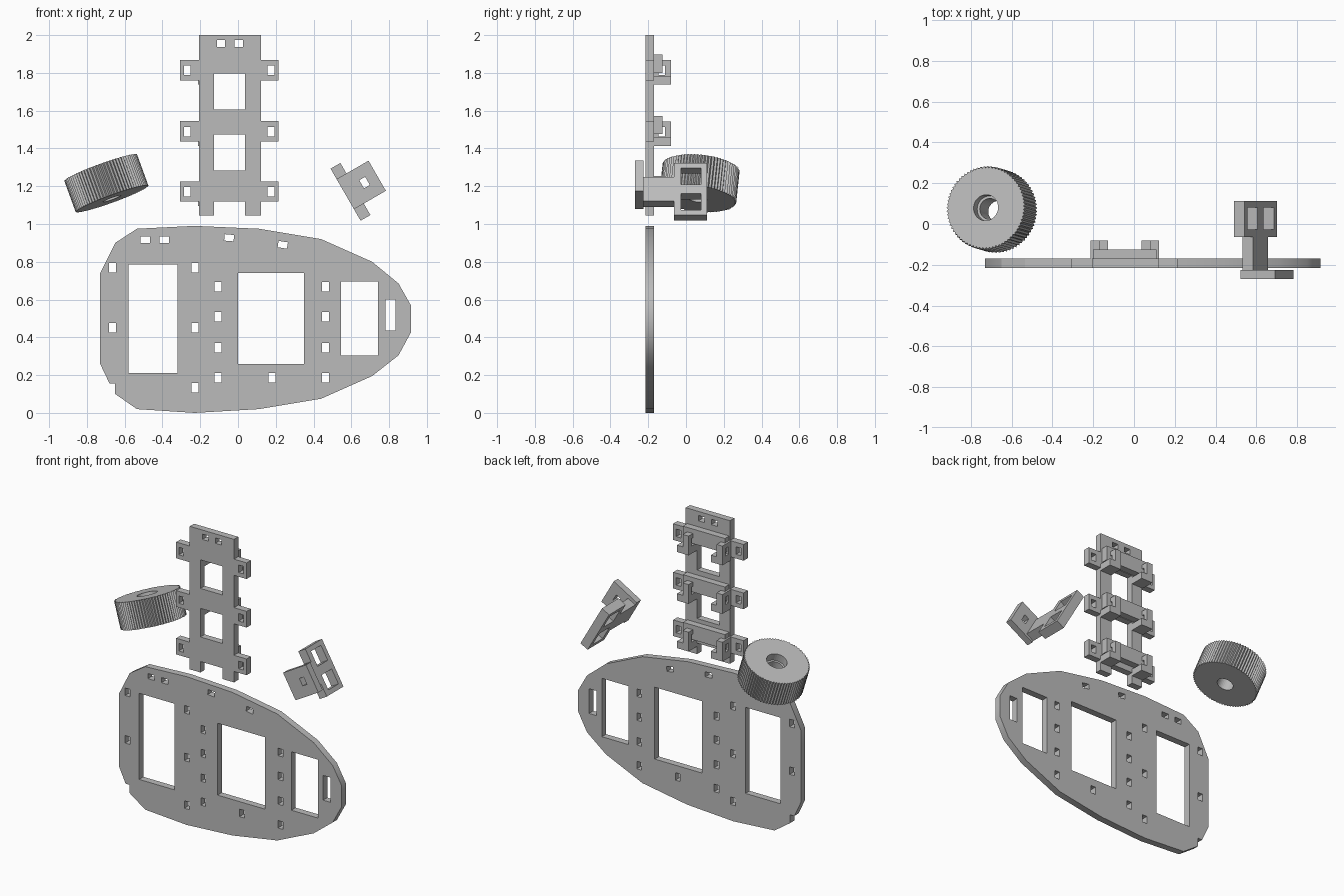
import bpy, bmesh
from math import sin, cos, pi, radians
from mathutils import Matrix, Vector

cube = bpy.data.objects.get("Cube")
if cube:
    bpy.data.objects.remove(cube)

grey = bpy.data.materials.new("plain grey")
grey.use_nodes = True
colour = (0.5, 0.5, 0.5, 1)
grey.diffuse_color = colour
grey.node_tree.nodes["Principled BSDF"].inputs["Base Color"].default_value = colour

X, Y, Z = Vector((1, 0, 0)), Vector((0, 1, 0)), Vector((0, 0, 1))


def rect(a0, a1, b0, b1):
    return [(a0, b0), (a1, b0), (a1, b1), (a0, b1)]


def slot(a, b, w=0.036, h=0.05, turn=0):
    c, s = cos(radians(turn)), sin(radians(turn))
    return [(a + p * c - q * s, b + p * s + q * c)
            for p, q in rect(-w / 2, w / 2, -h / 2, h / 2)]


def ring(radius, n):
    return [(radius * cos(2 * pi * i / n), radius * sin(2 * pi * i / n)) for i in range(n)]


def slab(name, loops, depth, origin, a_dir, b_dir, out, smooth=False):
    """Fill the first loop, minus the other loops, and extrude it along out."""
    bm = bmesh.new()
    edges = []
    for loop in loops:
        vs = [bm.verts.new(Vector(origin) + a_dir * a + b_dir * b) for a, b in loop]
        edges += [bm.edges.new((vs[i - 1], vs[i])) for i in range(len(vs))]
    bmesh.ops.triangle_fill(bm, edges=edges, use_beauty=True)
    new = bmesh.ops.extrude_face_region(bm, geom=bm.faces[:])["geom"]
    # Keep both caps: extrusion of a free sheet may drop or keep the base
    top = [v for v in new if isinstance(v, bmesh.types.BMVert)]
    bmesh.ops.translate(bm, verts=top, vec=out * depth)
    bmesh.ops.recalc_face_normals(bm, faces=bm.faces[:])
    mesh = bpy.data.meshes.new(name)
    bm.to_mesh(mesh)
    bm.free()
    mesh.materials.append(grey)
    obj = bpy.data.objects.new(name, mesh)
    bpy.context.collection.objects.link(obj)
    if smooth:
        bpy.ops.object.select_all(action='DESELECT')
        obj.select_set(True)
        bpy.context.view_layer.objects.active = obj
        bpy.ops.object.shade_smooth_by_angle(angle=radians(30))
    return obj


FRONT, THICK = -0.215, 0.045

# Base plate: rounded tapering outline with a notch at the lower corner
outline = [(-0.73, 0.74), (-0.65, 0.9), (-0.535, 0.975), (-0.23, 0.99), (0.11, 0.975),
           (0.44, 0.92), (0.71, 0.8), (0.85, 0.685), (0.915, 0.57), (0.915, 0.425),
           (0.85, 0.305), (0.71, 0.195), (0.44, 0.075), (0.11, 0.02), (-0.23, 0),
           (-0.535, 0.02), (-0.65, 0.1), (-0.65, 0.155), (-0.68, 0.155), (-0.73, 0.26)]
holes = [rect(-0.58, -0.32, 0.21, 0.785), rect(0, 0.35, 0.26, 0.74),
         rect(0.545, 0.74, 0.305, 0.695), rect(0.78, 0.835, 0.435, 0.6)]
columns = {-0.665: (0.768, 0.45), -0.227: (0.768, 0.45, 0.132),
           -0.106: (0.668, 0.509, 0.344, 0.185), 0.18: (0.185,),
           0.464: (0.668, 0.509, 0.344, 0.185)}
holes += [slot(x, z) for x, zs in columns.items() for z in zs]
holes += [slot(x, z, 0.05, 0.034, t) for x, z, t in
          ((-0.49, 0.917, 0), (-0.39, 0.917, 0), (-0.047, 0.927, -5), (0.237, 0.89, -9))]
slab("base_plate", [outline] + holes, THICK, (0, FRONT, 0), X, Z, Y, smooth=True)

# Upright plate with side tabs and a forked foot
L, R, TAB_L, TAB_R = -0.206, 0.121, -0.306, 0.214
WL, WR = -0.127, 0.037
levels = (1.118, 1.436, 1.76)
right_side, left_side = [], []
for z in levels:
    right_side += [(R, z), (TAB_R, z), (TAB_R, z + 0.108), (R, z + 0.108)]
    left_side += [(L, z), (TAB_L, z), (TAB_L, z + 0.108), (L, z + 0.108)]
tower = ([(WL, 1.118), (WR, 1.118), (WR, 1.045), (R, 1.045)] + right_side
         + [(R, 2), (L, 2)] + left_side[::-1] + [(L, 1.045), (WL, 1.045)])
holes = [rect(WL, WR, 1.606, 1.797), rect(WL, WR, 1.282, 1.473),
         slot(-0.09, 1.955, 0.045, 0.036), slot(0.005, 1.955, 0.045, 0.036)]
holes += [slot(x, z + 0.053) for x in (-0.269, 0.174) for z in levels]
slab("upright_plate", [tower] + holes, THICK, (0, FRONT, 0), X, Z, Y)

# Rear cross bars, drilled lugs and their foot blocks at each level
BACK = FRONT + THICK
for i, z in enumerate(levels):
    slab(f"cross_bar_{i}", [rect(-0.2, 0.11, z + 0.04, z + 0.137)], THICK,
         (0, BACK, 0), X, Z, Y)
    for side, x in (("right", -0.213), ("left", 0.037)):
        slab(f"lug_{side}_{i}", [rect(BACK, -0.08, z - 0.022, z + 0.107),
                                 slot(-0.128, z + 0.053)], 0.043, (x, 0, 0), Y, Z, X)
        slab(f"lug_foot_{side}_{i}", [rect(BACK, -0.08, z - 0.022, z + 0.024)], 0.043,
             (x + 0.043, 0, 0), Y, Z, X)

# Tilted bracket: drilled face plate, stem and two-window frame
U = Vector((0.5, 0, -0.866))
V = Vector((0.866, 0, 0.5))
corner = Vector((0.49, 0, 1.293))
slab("bracket_plate", [rect(0.064, 0.248, 0, 0.195), slot(0.154, 0.119, 0.05, 0.036)],
     THICK, corner + Y * -0.27, U, V, Y)
slab("bracket_stem", [rect(0.085, 0.233, 0, 0.06)], 0.163, corner + Y * -0.226, U, V, Y)
slab("bracket_frame", [rect(0, 0.318, -0.064, 0.112), rect(0.03, 0.13, -0.026, 0.08),
                       rect(0.188, 0.288, -0.026, 0.08)], 0.06, corner, U, Y, V)

# Ribbed wheel with a stepped bore on a tilted axle
axis = Vector((-0.34, 0.1, 0.935)).normalized()
A = Y.cross(axis).normalized()
B = axis.cross(A)
HEIGHT, TEETH = 0.176, 72
ribs = []
for i in range(TEETH * 2):
    r, t = (0.205, 0.196)[i % 2], pi * i / TEETH
    ribs.append((r * cos(t), r * sin(t)))
bottom = Vector((-0.697, 0.071, 1.216)) - axis * HEIGHT / 2
slab("wheel", [ribs, ring(0.064, 32)], HEIGHT, bottom, A, B, axis)
slab("wheel_hub", [ring(0.064, 32), ring(0.051, 32)], HEIGHT * 0.7, bottom, A, B, axis)
